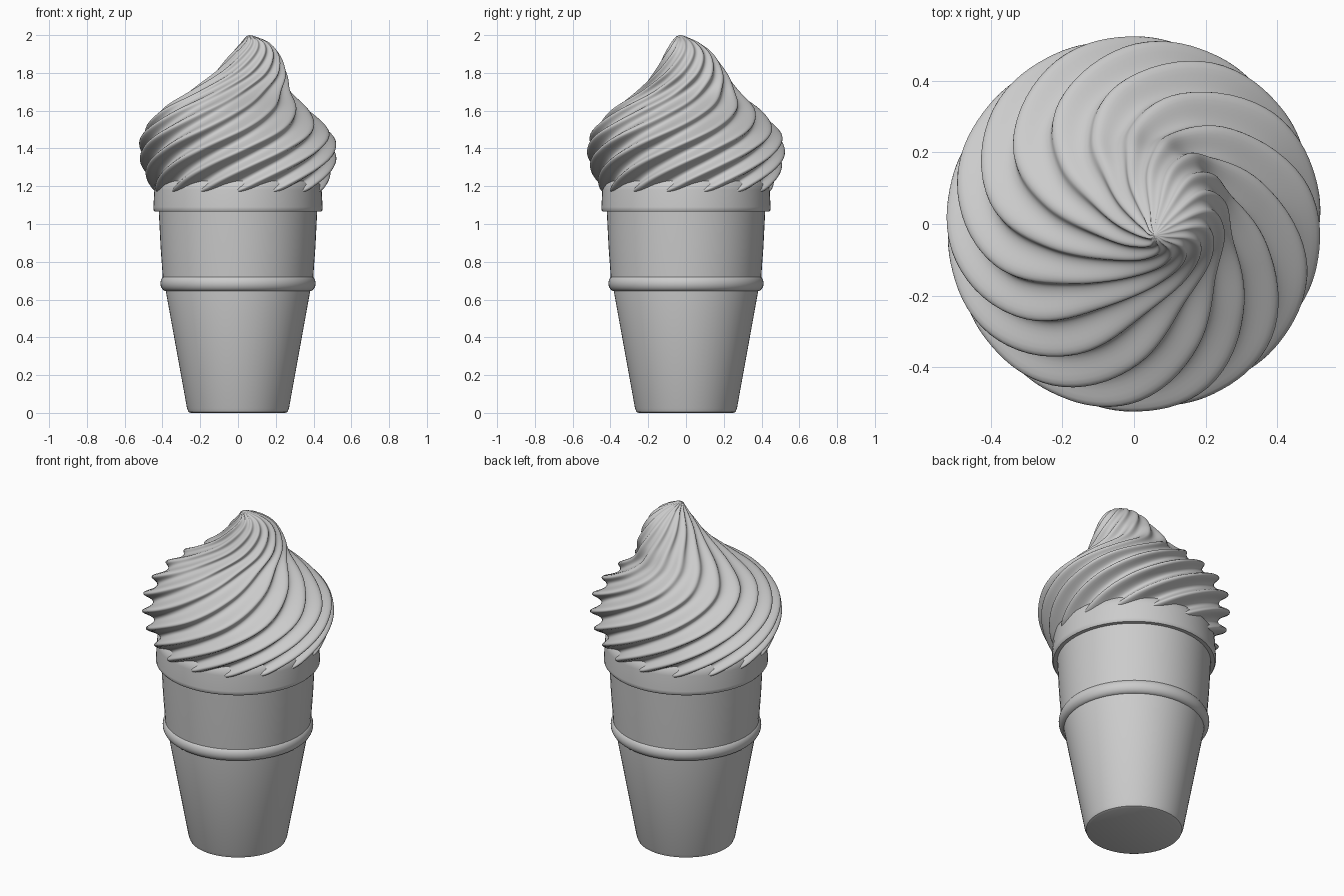
import bpy
import bmesh
import math
from mathutils import Vector

cube = bpy.data.objects.get("Cube")
if cube:
    bpy.data.objects.remove(cube, do_unlink=True)

grey = bpy.data.materials.new("plain grey")
grey.use_nodes = True
grey.diffuse_color = (0.6, 0.6, 0.6, 1)
grey.node_tree.nodes["Principled BSDF"].inputs["Base Color"].default_value = grey.diffuse_color


def loft(name, rings, sharp_angle):
    """Join equal rings of points into a closed, smooth-shaded skin."""
    bm = bmesh.new()
    loops = [[bm.verts.new(p) for p in ring] for ring in rings]
    count = len(loops[0])
    for low, high in zip(loops, loops[1:]):
        for i in range(count):
            j = (i + 1) % count
            bm.faces.new((low[i], low[j], high[j], high[i]))
    bm.faces.new(loops[0][::-1])
    bm.faces.new(loops[-1])
    mesh = bpy.data.meshes.new(name)
    bm.to_mesh(mesh)
    bm.free()
    mesh.materials.append(grey)
    obj = bpy.data.objects.new(name, mesh)
    bpy.context.collection.objects.link(obj)
    bpy.ops.object.select_all(action="DESELECT")
    obj.select_set(True)
    bpy.context.view_layer.objects.active = obj
    bpy.ops.object.shade_smooth_by_angle(angle=math.radians(sharp_angle))
    return obj


def lathe(name, profile, sides=64):
    """Turn a (radius, height) profile around the z axis."""
    turns = [math.tau * i / sides for i in range(sides)]
    rings = [[(r * math.cos(a), r * math.sin(a), z) for a in turns] for r, z in profile]
    return loft(name, rings, 40)


# Wafer cup: tapered foot, wider upper wall and thick rim
lathe("cup_foot", [(0.25, 0), (0.262, 0.005), (0.27, 0.025), (0.385, 0.66), (0.385, 0.7)])
lathe("cup_wall", [(0.37, 0.69), (0.397, 0.7), (0.41, 0.88), (0.42, 1.08)])
lathe("cup_rim", [(0.4, 1.065), (0.441, 1.065), (0.448, 1.075), (0.448, 1.09),
                  (0.443, 1.18), (0.44, 1.21), (0.42, 1.235), (0.36, 1.24)])

# Rounded band around the cup
band = []
for k in range(13):
    t = math.pi * (k / 12 - 0.5)
    band.append((0.377 + 0.034 * math.cos(t), 0.686 + 0.042 * math.sin(t)))
lathe("cup_band", band)

# Cream swirl: height, radius and the drift of its centre
STATIONS = [Vector(s) for s in (
    (1.14, 0.36, 0, 0), (1.17, 0.44, 0, 0), (1.22, 0.475, 0, 0),
    (1.3, 0.51, 0, 0), (1.38, 0.524, 0, 0), (1.48, 0.505, -0.005, 0),
    (1.6, 0.40, -0.015, 0), (1.7, 0.275, 0.01, 0.01), (1.8, 0.195, 0.065, 0.022),
    (1.9, 0.13, 0.09, 0.015), (1.96, 0.075, 0.09, -0.005),
    (1.99, 0.03, 0.07, -0.025), (2.0, 0.004, 0.06, -0.03))]
LOBES = 14
STEPS = 8
SIDES = LOBES * 16


def spline(t):
    """Smooth curve through the stations."""
    i = min(int(t), len(STATIONS) - 2)
    f = t - i
    p, q = STATIONS[i], STATIONS[i + 1]
    before = STATIONS[max(i - 1, 0)]
    after = STATIONS[min(i + 2, len(STATIONS) - 1)]
    m, n = (q - before) / 2, (after - p) / 2
    return (p * (2 * f**3 - 3 * f**2 + 1) + m * (f**3 - 2 * f**2 + f)
            + q * (3 * f**2 - 2 * f**3) + n * (f**3 - f**2))


def swirl_ring(t):
    z, r, cx, cy = spline(t)
    twist = math.radians(38 + 240 * (z - 1.38))
    ring = []
    for i in range(SIDES):
        u = math.tau * i / SIDES
        # Rounded lobes with narrow creases, leaning to one side
        wave = LOBES * u
        wave += 0.35 * math.sin(wave)
        dip = ((1 - math.cos(wave)) / 2) ** 1.3
        radius = r * (1 - 0.115 * dip)
        a = u + twist
        ring.append((cx + radius * math.cos(a), cy + radius * math.sin(a), z))
    return ring


rows = (len(STATIONS) - 1) * STEPS
loft("cream_swirl", [swirl_ring(k / STEPS) for k in range(rows + 1)], 60)
